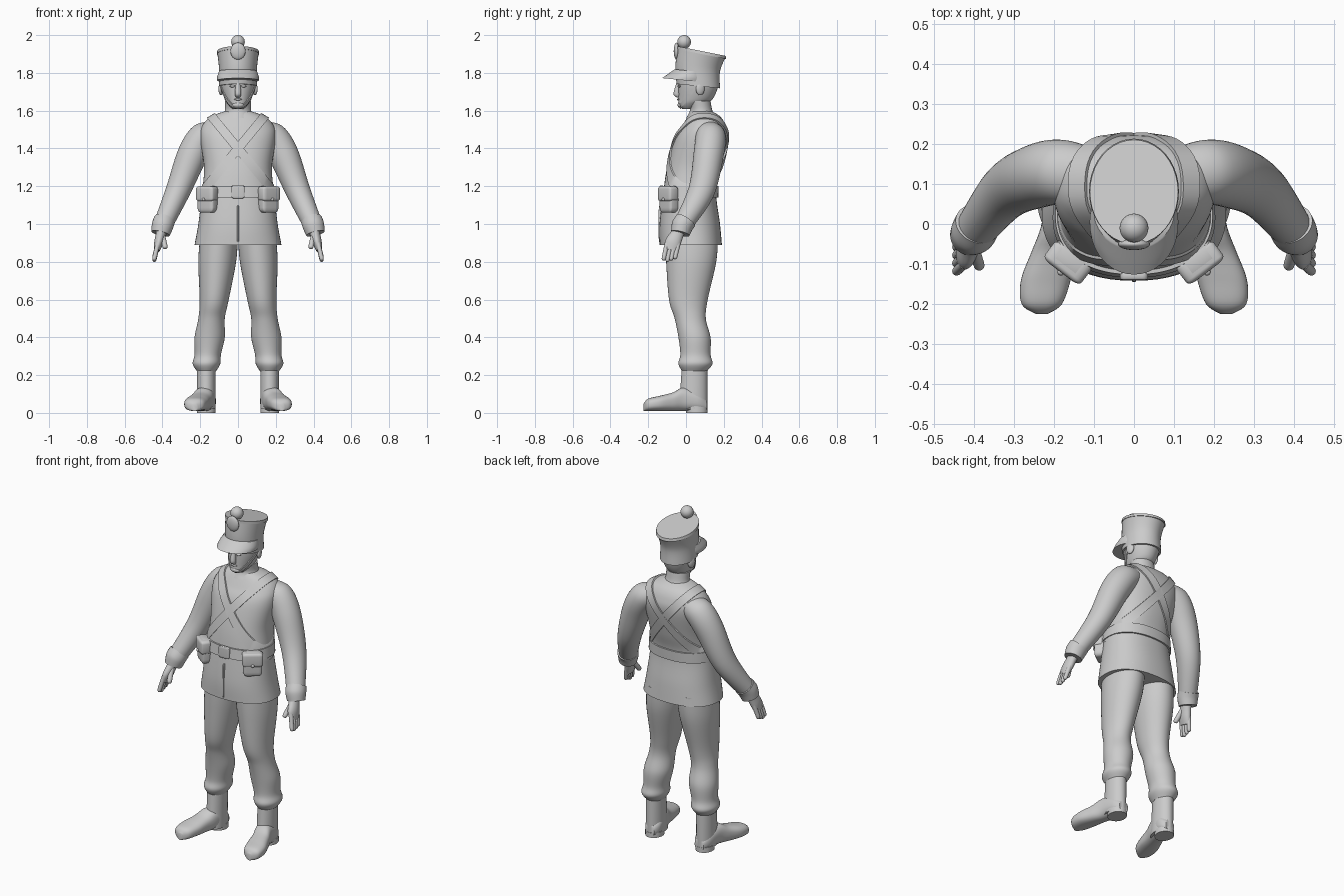
import bpy, bmesh, math
from mathutils import Vector, Matrix
from mathutils.bvhtree import BVHTree

if "Cube" in bpy.data.objects:
    bpy.data.objects.remove(bpy.data.objects["Cube"])

grey = (.6, .6, .6, 1)
material = bpy.data.materials.new("plain grey")
material.use_nodes = True
material.diffuse_color = grey
material.node_tree.nodes["Principled BSDF"].inputs["Base Color"].default_value = grey
X, Y, Z = Matrix.Identity(3)


def finish(name, bm):
    """Turn a bmesh into a smooth-shaded object in the one material."""
    bmesh.ops.recalc_face_normals(bm, faces=bm.faces)
    mesh = bpy.data.meshes.new(name)
    bm.to_mesh(mesh)
    bm.free()
    mesh.materials.append(material)
    for polygon in mesh.polygons:
        polygon.use_smooth = True
    mesh.set_sharp_from_angle(angle=math.radians(50))
    ob = bpy.data.objects.new(name, mesh)
    bpy.context.collection.objects.link(ob)
    return ob


def bridge(bm, lower, upper):
    """Join two loops of vertices with a strip of quads."""
    for k in range(len(lower)):
        bm.faces.new((lower[k - 1], lower[k], upper[k], upper[k - 1]))


def spline(a, b, c, d, t):
    """Smooth curve from b to c, guided by the neighbours a and d."""
    return b + (c - a) * t / 2 + (a - b * 2.5 + c * 2 - d / 2) * t ** 2 + (b * 3 - a - c * 3 + d) * t ** 3 / 2


def loft(name, rings, power=2, segments=40, steps=6):
    """Skin (centre, u, v) superellipse rings, curving smoothly between them."""
    padded = [rings[0], *rings, rings[-1]]
    dense = []
    for i in range(len(rings) - 1):
        for step in range(steps):
            dense.append([spline(*parts, step / steps) for parts in zip(*padded[i:i + 4])])
    dense.append(rings[-1])
    bm = bmesh.new()
    loops = []
    for centre, u, v in dense:
        loop = []
        for k in range(segments):
            angle = math.tau * k / segments
            co, si = [math.copysign(abs(w) ** (2 / power), w) for w in (math.cos(angle), math.sin(angle))]
            loop.append(bm.verts.new(centre + u * co + v * si))
        loops.append(loop)
    for lower, upper in zip(loops, loops[1:]):
        bridge(bm, lower, upper)
    bm.faces.new(loops[0])
    bm.faces.new(loops[-1])
    return finish(name, bm)


def level(z, width, front, back, x=0, tilt=0):
    """Horizontal ring, optionally sloping from front to back."""
    depth = (back - front) / 2
    return Vector((x, (front + back) / 2, z)), X * width, Vector((0, depth, depth * tilt))


def upright(y, width, low, high, x):
    """Ring facing along y, for the feet."""
    return Vector((x, y, (low + high) / 2)), X * width, Z * (high - low) / 2


def tube(name, side, points):
    """Limb whose rings stand square to its path: (x, y, z, width, depth)."""
    path = [Vector((side * x, y, z)) for x, y, z, *size in points]
    rings = []
    for i, (*place, width, depth) in enumerate(points):
        along = path[min(i + 1, len(path) - 1)] - path[max(i - 1, 0)]
        across = Y.cross(along).normalized()
        rings.append((path[i], across * width, along.cross(across).normalized() * depth))
    return loft(name, rings)


def finger(name, side, start, end, radius):
    """Round finger with a tapered tip."""
    start, end = Vector(start), Vector(end)
    sizes = ((0, 1), (.5, 1), (.9, .9), (1, .3))
    tube(name, side, [(*start.lerp(end, t), radius * r, radius * r) for t, r in sizes])


def place(name, bm, position, size, turn):
    """Scale, turn and move a unit shape before finishing it."""
    matrix = Matrix.LocRotScale(Vector(position), Matrix.Rotation(turn, 3, "Z"), Vector(size))
    bmesh.ops.transform(bm, matrix=matrix, verts=bm.verts)
    return finish(name, bm)


def blob(name, position, size, turn=0):
    bm = bmesh.new()
    bmesh.ops.create_uvsphere(bm, u_segments=24, v_segments=16, radius=1)
    return place(name, bm, position, size, turn)


def block(name, position, size, turn=0):
    bm = bmesh.new()
    bmesh.ops.create_cube(bm, size=1)
    bmesh.ops.bevel(bm, geom=bm.edges[:], offset=.2, segments=4, profile=.5, affect="EDGES")
    return place(name, bm, position, size, turn)


def band(name, body, centre, u, v, half, thick, segments=72):
    """Strap wrapped around a body in the plane of u and v."""
    mesh = body.data
    tree = BVHTree.FromPolygons([w.co for w in mesh.vertices], [p.vertices[:] for p in mesh.polygons])
    u, v, centre = u.normalized(), v.normalized(), Vector(centre)
    edge = u.cross(v) * half
    bm = bmesh.new()
    loops = []
    for k in range(segments):
        angle = math.tau * k / segments
        out = u * math.cos(angle) + v * math.sin(angle)
        low, high = [tree.ray_cast(centre + out + shift, -out)[0] for shift in (-edge, edge)]
        if low and high:
            corners = (low - out * thick, low + out * thick, high + out * thick, high - out * thick)
            loops.append([bm.verts.new(corner) for corner in corners])
    for i in range(len(loops)):
        bridge(bm, loops[i - 1], loops[i])
    return finish(name, bm)


# Jacket with its skirt, then collar and front seam
jacket = loft("jacket", [level(*ring) for ring in (
    (.89, .23, -.14, .19), (1, .21, -.14, .18), (1.17, .19, -.12, .16), (1.3, .18, -.1, .19),
    (1.45, .2, -.06, .22), (1.52, .19, -.02, .21), (1.57, .14, .01, .18), (1.6, .06, .03, .13))],
    power=2.3, segments=56)
loft("collar", [level(1.56, .09, 0, .16), level(1.6, .07, .02, .14), level(1.65, .07, .01, .13)])
block("front_seam", (0, -.13, 1), (.01, .03, .2))

# Waist belt, buckle and crossed straps
band("waist_belt", jacket, (0, .03, 1.17), X, Y, .03, .01)
block("belt_buckle", (0, -.13, 1.17), (.07, .02, .07))
for side, word in ((1, "left"), (-1, "right")):
    band(word + "_cross_strap", jacket, (0, .05, 1.4), Vector((side * .14, 0, .17)), Y, .024, .009)

# Head, face and chin strap
head = loft("head", [level(*ring) for ring in (
    (1.61, .03, -.02, .04), (1.63, .05, -.04, .09), (1.66, .07, -.04, .14),
    (1.73, .09, -.04, .17), (1.8, .09, -.04, .17))])
band("chin_strap", head, (0, .03, 1.7), X, Vector((0, .1, .13)), .009, .005)
loft("nose", [level(1.67, .01, -.05, -.03), level(1.69, .017, -.066, -.03), level(1.75, .01, -.05, -.03)])
blob("mouth", (0, -.04, 1.66), (.02, .007, .006))
blob("chin", (0, -.03, 1.63), (.03, .015, .015))

# Tall cap: crown, rim, peak, badge and pompon
loft("cap_crown", [level(1.73, .1, -.05, .18, tilt=-.1), level(1.82, .1, -.056, .18, tilt=-.1),
                   level(1.91, .11, -.046, .21, tilt=-.2)])
loft("cap_rim", [level(1.9, .112, -.05, .213, tilt=-.2), level(1.916, .11, -.05, .21, tilt=-.2)])
loft("cap_peak", [level(1.81, .1, -.06, .12, tilt=-.1), level(1.78, .11, -.1, .12, tilt=-.1),
                  level(1.76, .11, -.126, .12, tilt=-.1)])
blob("cap_badge", (0, -.05, 1.915), (.04, .015, .045))
blob("cap_pompon", (0, -.01, 1.964), (.036, .036, .036))

for side, word in ((1, "left"), (-1, "right")):
    # Ear and eye
    blob(word + "_ear", (side * .09, .075, 1.715), (.012, .024, .033), side * .3)
    blob(word + "_eye", (side * .03, -.036, 1.73), (.014, .008, .007))

    # Sleeve and cuff
    tube(word + "_sleeve", side, [(.11, .12, 1.49, .06, .07), (.18, .13, 1.46, .08, .08), (.24, .12, 1.37, .08, .08),
                                  (.32, .08, 1.17, .065, .07), (.4, -.02, .99, .05, .05)])
    tube(word + "_cuff", side, [(.39, 0, 1.02, .057, .057), (.4, -.02, .99, .057, .057), (.41, -.03, .95, .05, .05)])

    # Hand with four fingers and a thumb
    tube(word + "_palm", side, [(.4, -.03, .98, .03, .03), (.41, -.05, .94, .026, .036),
                                (.42, -.07, .9, .024, .042), (.43, -.08, .86, .015, .036)])
    for i in range(4):
        y = -.1 + i * .02
        finger(word + "_finger", side, (.424, y, .9), (.445, y - .02, .8 + abs(i - 1) * .007), .012)
    finger(word + "_thumb", side, (.4, -.06, .94), (.384, -.11, .87), .014)

    # Trouser leg, gathered above the boot
    loft(word + "_trouser_leg", [level(z, width, front, back, side * x) for z, width, front, back, x in (
        (.94, .1, -.11, .17, .1), (.8, .1, -.105, .16, .11), (.6, .077, -.09, .115, .126),
        (.5, .07, -.06, .105, .14), (.4, .08, -.04, .13, .15), (.31, .07, -.03, .13, .16),
        (.26, .073, -.04, .14, .167), (.22, .05, -.02, .11, .167))])

    # Boot shaft, foot and heel, toes turned out
    loft(word + "_boot_shaft", [level(z, .05, front, .113, side * .168) for z, front in ((.27, -.02), (.13, -.03), (.02, -.04))])
    loft(word + "_boot_foot", [upright(y, width, .01, high, side * x) for y, width, high, x in (
        (.11, .03, .07, .165), (.07, .05, .11, .167), (-.01, .053, .135, .18), (-.07, .056, .108, .2),
        (-.14, .062, .09, .22), (-.2, .05, .075, .23), (-.224, .015, .05, .23))], power=2.5)
    loft(word + "_boot_heel", [level(z, .05, 0, .115, side * .168) for z in (0, .03)])

    # Belt pouch with flap and stud
    turn = side * .65
    out = Vector((math.sin(turn), -math.cos(turn), 0))
    spot = Vector((side * .16, -.09, 1.13))
    block(word + "_pouch", spot, (.105, .06, .14), turn)
    block(word + "_pouch_flap", spot + out * .008 + Z * .03, (.115, .06, .08), turn)
    blob(word + "_pouch_stud", spot + out * .038, (.009, .008, .009), turn)
